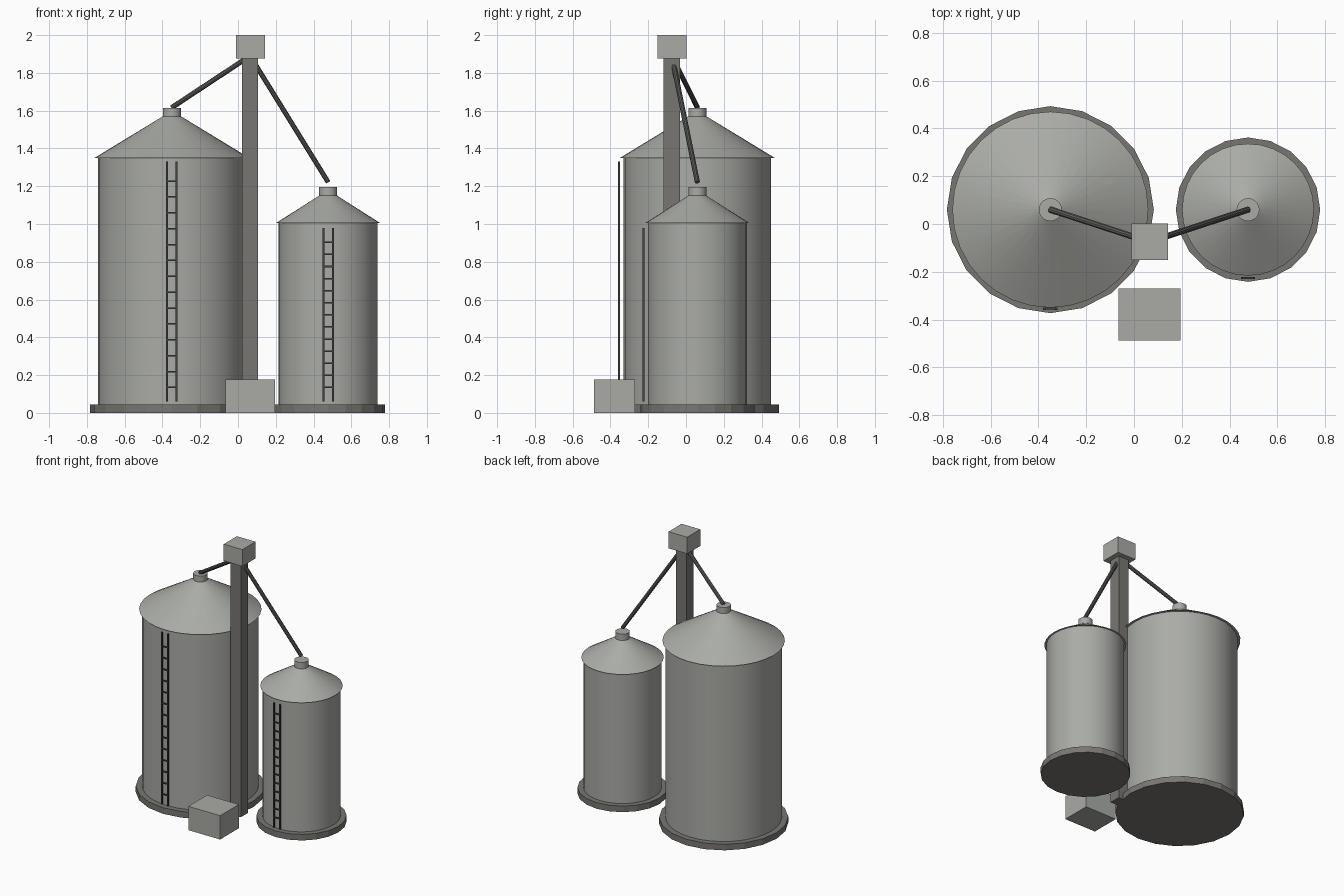
import bpy
from math import radians
from mathutils import Vector

if "Cube" in bpy.data.objects:
    bpy.data.objects.remove(bpy.data.objects["Cube"], do_unlink=True)


def material(name, colour):
    mat = bpy.data.materials.new(name)
    mat.use_nodes = True
    mat.diffuse_color = (*colour, 1)
    bsdf = next(n for n in mat.node_tree.nodes if n.type == "BSDF_PRINCIPLED")
    bsdf.inputs["Base Color"].default_value = (*colour, 1)
    return mat


GALVANISED = material("galvanised steel", (0.40, 0.41, 0.38))
DARK = material("dark grey", (0.19, 0.183, 0.17))
PIPE = material("pipe grey", (0.115, 0.115, 0.11))
LADDER = material("ladder grey", (0.06, 0.06, 0.058))


def finish(name, mat, smooth=False):
    obj = bpy.context.object
    obj.name = name
    obj.data.materials.append(mat)
    if smooth:
        bpy.ops.object.shade_smooth_by_angle(angle=radians(30))
    return obj


def box(name, low, high, mat):
    low, high = Vector(low), Vector(high)
    bpy.ops.mesh.primitive_cube_add(size=1, location=(low + high) / 2)
    bpy.context.object.scale = high - low
    bpy.ops.object.transform_apply(location=False, rotation=False, scale=True)
    return finish(name, mat)


def drum(name, x, y, bottom, top, r1, r2, mat, sides=32, smooth=True):
    bpy.ops.mesh.primitive_cone_add(vertices=sides, radius1=r1, radius2=r2,
                                    depth=top - bottom,
                                    location=(x, y, (bottom + top) / 2))
    return finish(name, mat, smooth)


def tube(name, start, end, radius, mat):
    start, end = Vector(start), Vector(end)
    axis = end - start
    bpy.ops.mesh.primitive_cylinder_add(vertices=10, radius=radius, depth=axis.length,
                                        location=(start + end) / 2)
    obj = bpy.context.object
    obj.rotation_euler = axis.to_track_quat("Z", "Y").to_euler()
    return finish(name, mat, True) if radius > 0.01 else finish(name, mat)


def ladder(name, x, y, top, rungs, first, step):
    for side, sign in (("right", -1), ("left", 1)):
        rail = x + sign * 0.025
        box(f"{name}_{side}_rail", (rail - 0.005, y - 0.005, 0.06),
            (rail + 0.005, y + 0.005, top), LADDER)
    for i in range(rungs):
        z = first + i * step
        box(f"{name}_rung_{i + 1}", (x - 0.025, y - 0.004, z - 0.004),
            (x + 0.025, y + 0.004, z + 0.004), LADDER)


def silo(name, x, y, radius, eave_radius, base_radius, eave, peak, cap_top):
    drum(f"{name}_base", x, y, 0, 0.045, base_radius, base_radius, DARK, 20, False)
    drum(f"{name}_wall", x, y, 0.04, eave, radius, radius, GALVANISED)
    drum(f"{name}_roof", x, y, eave, peak, eave_radius, 0.04, GALVANISED)
    drum(f"{name}_cap", x, y, peak - 0.03, cap_top, 0.048, 0.048, GALVANISED, 20)


# Silos with their ladders
Y = 0.06
BIG_X, SMALL_X = -0.35, 0.477
silo("large_silo", BIG_X, Y, 0.39, 0.41, 0.433, 1.35, 1.575, 1.615)
silo("small_silo", SMALL_X, Y, 0.262, 0.276, 0.302, 1.005, 1.155, 1.197)
ladder("large_ladder", BIG_X, -0.354, 1.33, 14, 0.135, 0.084)
ladder("small_ladder", SMALL_X, -0.226, 0.98, 13, 0.135, 0.064)

# Elevator leg, head and receiving pit
box("elevator_leg", (0.021, -0.118, 0), (0.106, -0.033, 1.89), DARK)
box("elevator_head", (-0.011, -0.151, 1.877), (0.142, 0.002, 2.0), GALVANISED)
box("receiving_pit", (-0.065, -0.487, 0), (0.195, -0.269, 0.176), GALVANISED)

# Spouts from the head down to each cap
HEAD = (0.064, -0.075, 1.89)
tube("large_spout", HEAD, (BIG_X, Y, 1.617), 0.0135, PIPE)
tube("small_spout", HEAD, (SMALL_X, Y, 1.222), 0.0135, PIPE)
